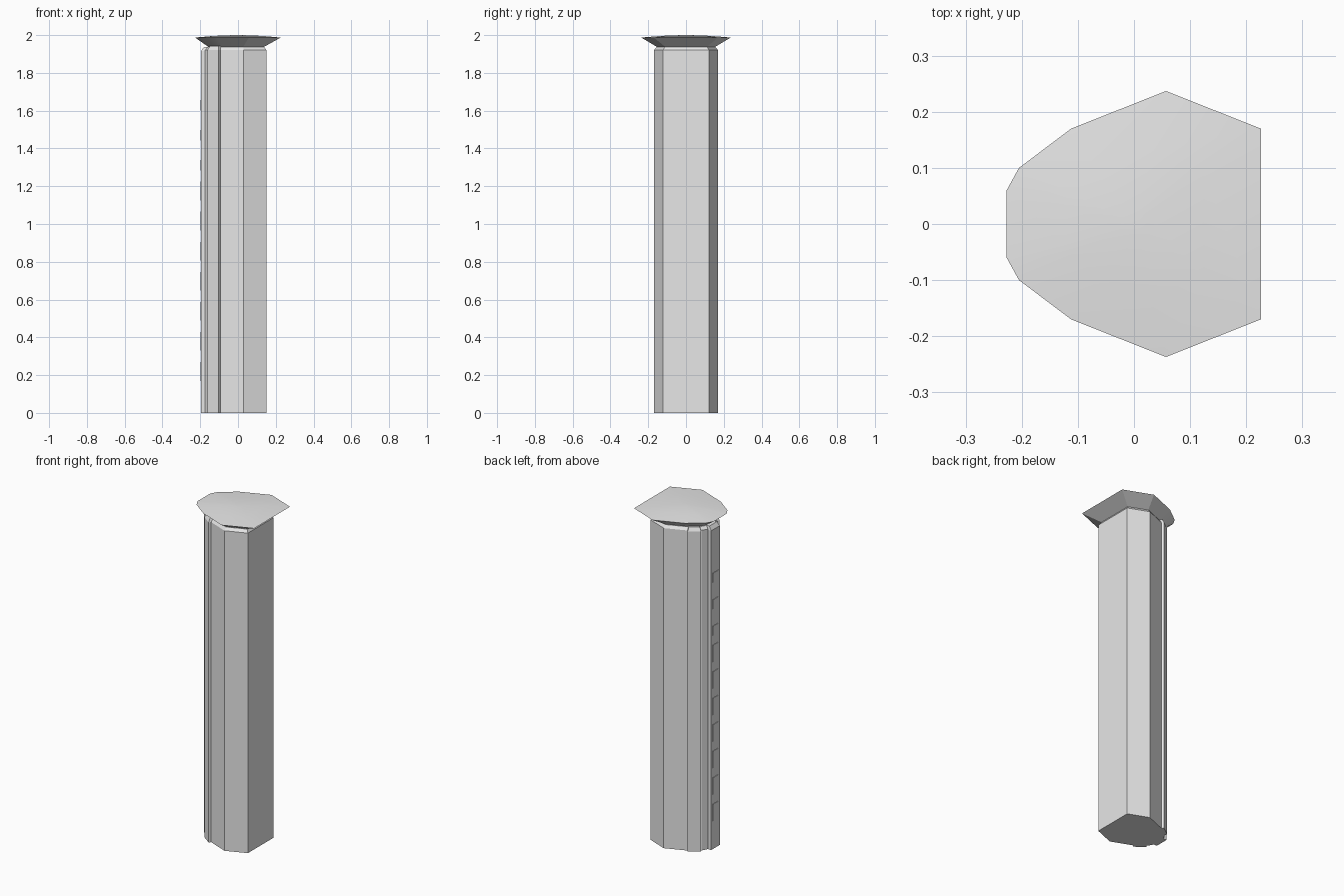
import bpy
from mathutils import Vector

cube = bpy.data.objects.get("Cube")
if cube:
    bpy.data.objects.remove(cube, do_unlink=True)

stone = bpy.data.materials.new("pale_grey")
stone.use_nodes = True
stone.diffuse_color = (0.8, 0.8, 0.8, 1)
stone.node_tree.nodes["Principled BSDF"].inputs["Base Color"].default_value = (0.8, 0.8, 0.8, 1)


def mirrored(half):
    """Closed outline from its +y half."""
    return half + [(x, -y) for x, y in reversed(half)]


def scaled(outline, factor, shift=0.0):
    return [(x * factor + shift, y * factor) for x, y in outline]


def loft(name, rings):
    """Solid through a stack of (outline, height) rings, with flat ends."""
    n = len(rings[0][0])
    verts = [(x, y, z) for outline, z in rings for x, y in outline]
    faces = [tuple(reversed(range(n))), tuple(range(len(verts) - n, len(verts)))]
    for r in range(len(rings) - 1):
        for i in range(n):
            j = (i + 1) % n
            faces.append((r * n + i, r * n + j, r * n + n + j, r * n + n + i))
    mesh = bpy.data.meshes.new(name)
    mesh.from_pydata(verts, [], faces)
    mesh.materials.append(stone)
    obj = bpy.data.objects.new(name, mesh)
    bpy.context.collection.objects.link(obj)
    return obj


EAVE = 1.92   # where the walls begin to taper in
NECK = 1.937  # where the walls meet the roof

# Roof outline, shrunk to give the tower walls
roof_outline = mirrored([(0.226, 0.17), (0.057, 0.237), (-0.112, 0.17),
                         (-0.205, 0.10), (-0.227, 0.06)])
wall_outline = scaled(roof_outline, 0.716, -0.011)
neck_outline = scaled(wall_outline, 0.92)

loft("tower_shaft", [(wall_outline, 0), (wall_outline, EAVE), (neck_outline, NECK)])

# Flared roof slab with a very shallow dome
loft("roof", [(scaled(wall_outline, 0.88), NECK - 0.002),
              (roof_outline, 1.987),
              (scaled(roof_outline, 0.55), 1.996),
              (scaled(roof_outline, 0.1), 2.0)])

# Raised pilaster on each slanted wall
wall_start, wall_end = Vector(wall_outline[2]), Vector(wall_outline[3])
along = (wall_end - wall_start).normalized()
out = Vector((along.y, -along.x))


def pilaster_outline(inset, depth):
    a = wall_start + along * (0.003 + inset)
    b = wall_start + along * (0.077 - inset)
    return [a - out * 0.03, a + out * depth, b + out * depth, b - out * 0.03]


for name, sign in (("left_pilaster", 1), ("right_pilaster", -1)):
    full, narrow = [[(p.x, p.y * sign) for p in pilaster_outline(i, d)]
                    for i, d in ((0, 0.0155), (0.008, 0.004))]
    if sign < 0:
        full.reverse()
        narrow.reverse()
    loft("back_" + name if sign > 0 else "front_" + name,
         [(full, 0), (full, EAVE), (narrow, NECK + 0.006)])

# Narrow window bay on the rounded end
bay = mirrored([(-0.15, 0.041), (-0.196, 0.041)])
bay_top = mirrored([(-0.15, 0.035), (-0.18, 0.035)])
loft("window_bay", [(bay, 0), (bay, EAVE - 0.005), (bay_top, NECK)])

# Column of window panels: tall ones below, three short ones above
panel = mirrored([(-0.194, 0.027), (-0.199, 0.027)])
for i in range(10):
    base = 0.17 + 0.159 * i
    height = 0.10 if i < 7 else 0.055
    loft(f"window_panel_{i + 1}", [(panel, base), (panel, base + height)])

# Soften only the shallow roof angles
for obj in list(bpy.context.collection.objects):
    if obj.name == "roof":
        bpy.ops.object.select_all(action="DESELECT")
        obj.select_set(True)
        bpy.context.view_layer.objects.active = obj
        bpy.ops.object.shade_smooth_by_angle(angle=0.35)
